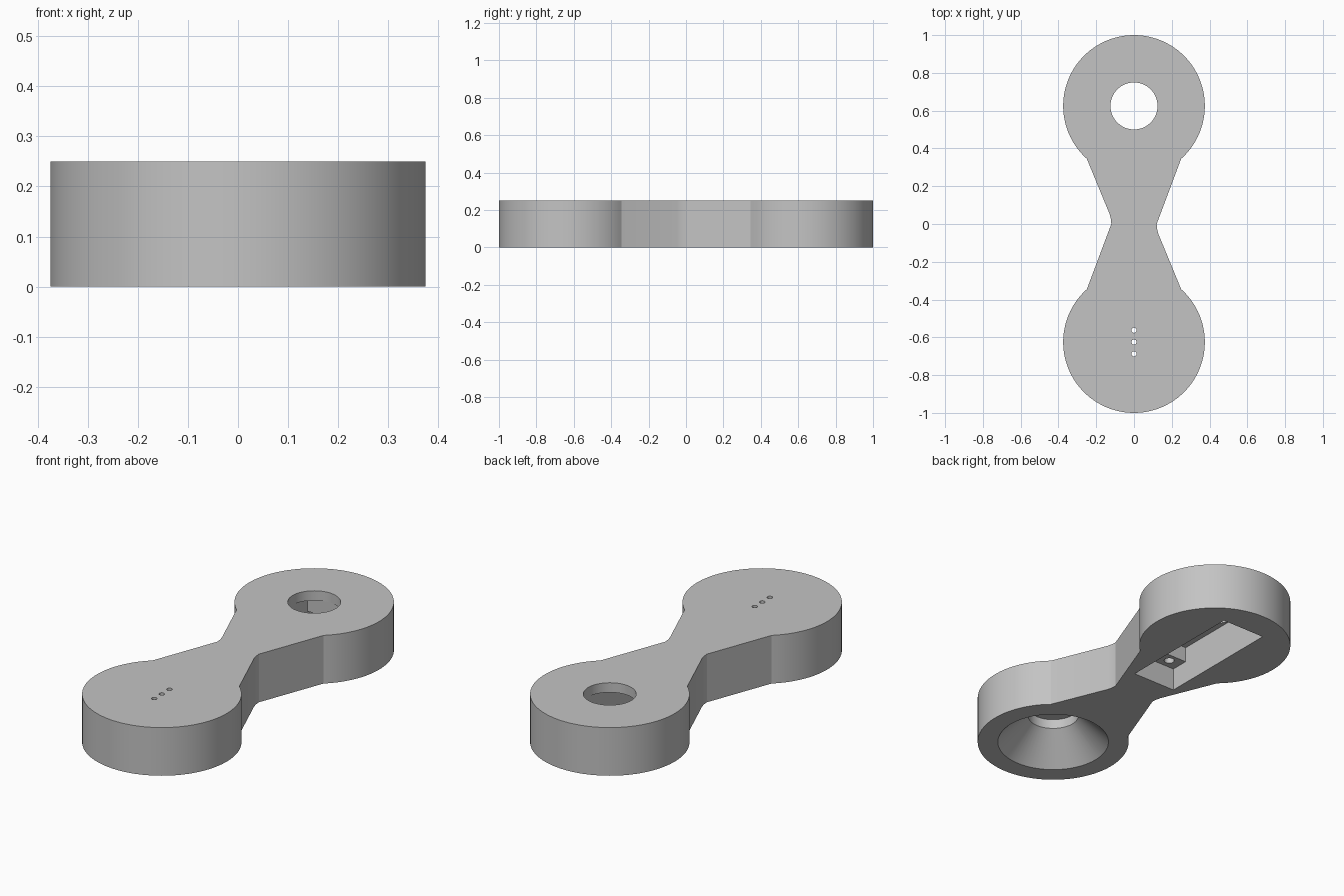
import bpy, bmesh
from math import atan2, cos, sin, pi
from mathutils import Vector

cube = bpy.data.objects.get("Cube")
if cube:
    bpy.data.objects.remove(cube, do_unlink=True)

HEIGHT, LOBE_Y, LOBE_R = 0.25, 0.625, 0.375
CEILING = 0.2

grey = bpy.data.materials.new("plain_grey")
grey.use_nodes = True
colour = (0.55, 0.55, 0.55, 1)
grey.diffuse_color = colour
grey.node_tree.nodes["Principled BSDF"].inputs["Base Color"].default_value = colour


def finish(name, bm):
    bmesh.ops.recalc_face_normals(bm, faces=bm.faces)
    mesh = bpy.data.meshes.new(name)
    bm.to_mesh(mesh)
    bm.free()
    obj = bpy.data.objects.new(name, mesh)
    bpy.context.collection.objects.link(obj)
    mesh.materials.append(grey)
    return obj


def prism(name, points, offset):
    """Extrude a closed outline along an offset."""
    bm = bmesh.new()
    face = bm.faces.new([bm.verts.new(p) for p in points])
    moved = bmesh.ops.extrude_face_region(bm, geom=[face])["geom"]
    verts = [v for v in moved if isinstance(v, bmesh.types.BMVert)]
    bmesh.ops.translate(bm, verts=verts, vec=Vector(offset))
    return finish(name, bm)


def round_cutter(name, x, y, profile, segments=64):
    """Solid of revolution about a vertical axis, from (radius, height) pairs."""
    bm = bmesh.new()
    rings = [[bm.verts.new((x + r * cos(2 * pi * i / segments),
                            y + r * sin(2 * pi * i / segments), z))
              for i in range(segments)] for r, z in profile]
    for low, high in zip(rings, rings[1:]):
        for i in range(segments):
            j = (i + 1) % segments
            bm.faces.new((low[i], low[j], high[j], high[i]))
    bm.faces.new(rings[0])
    bm.faces.new(rings[-1])
    return finish(name, bm)


# Body outline: two round lobes joined by a tapering waist
start = atan2(-0.28, 0.25)
sweep = pi - 2 * start
steps = 72
lobe = [(LOBE_R * cos(start + sweep * i / steps),
         LOBE_Y + LOBE_R * sin(start + sweep * i / steps)) for i in range(steps + 1)]
waist = [(-0.128, 0.05), (-0.122, 0.025), (-0.12, 0)]
half = lobe + waist
outline = half + [(-x, -y) for x, y in half]
body = prism("body", [(x, y, 0) for x, y in outline], (0, 0, HEIGHT))

# Flared cavity under the front lobe, with three pinholes above it
cutters = [round_cutter("flared_cavity", 0, -LOBE_Y,
                        [(0.325, -0.05), (0.125, 0.15), (0.125, CEILING)])]
for i in (-1, 0, 1):
    cutters.append(round_cutter("pinhole", 0, -LOBE_Y + i * 0.0625,
                                [(0.0135, 0.17), (0.0135, 0.3)], 24))

# Stepped pocket underneath, with a mounting ledge at each end
pocket = [(0.155, -0.1), (0.845, -0.1), (0.845, 0.12), (0.75, 0.12),
          (0.75, CEILING), (0.25, CEILING), (0.25, 0.12), (0.155, 0.12)]
cutters.append(prism("stepped_pocket", [(-0.125, y, z) for y, z in pocket], (0.25, 0, 0)))
for y in (0.205, 0.795):
    for x in (-0.056, 0.056):
        cutters.append(round_cutter("screw_hole", x, y, [(0.025, 0.1), (0.025, CEILING)], 24))

# Round opening through the top of the rear lobe
cutters.append(round_cutter("top_opening", 0, LOBE_Y, [(0.1245, 0.15), (0.1245, 0.3)]))

bpy.ops.object.select_all(action="DESELECT")
bpy.context.view_layer.objects.active = body
body.select_set(True)
for cutter in cutters:
    cutter.hide_render = True
    cut = body.modifiers.new(cutter.name, "BOOLEAN")
    cut.operation = "DIFFERENCE"
    cut.solver = "EXACT"
    cut.object = cutter
    bpy.ops.object.modifier_apply(modifier=cut.name)
for cutter in cutters:
    bpy.data.objects.remove(cutter, do_unlink=True)

bpy.ops.object.shade_smooth_by_angle(angle=0.35)
